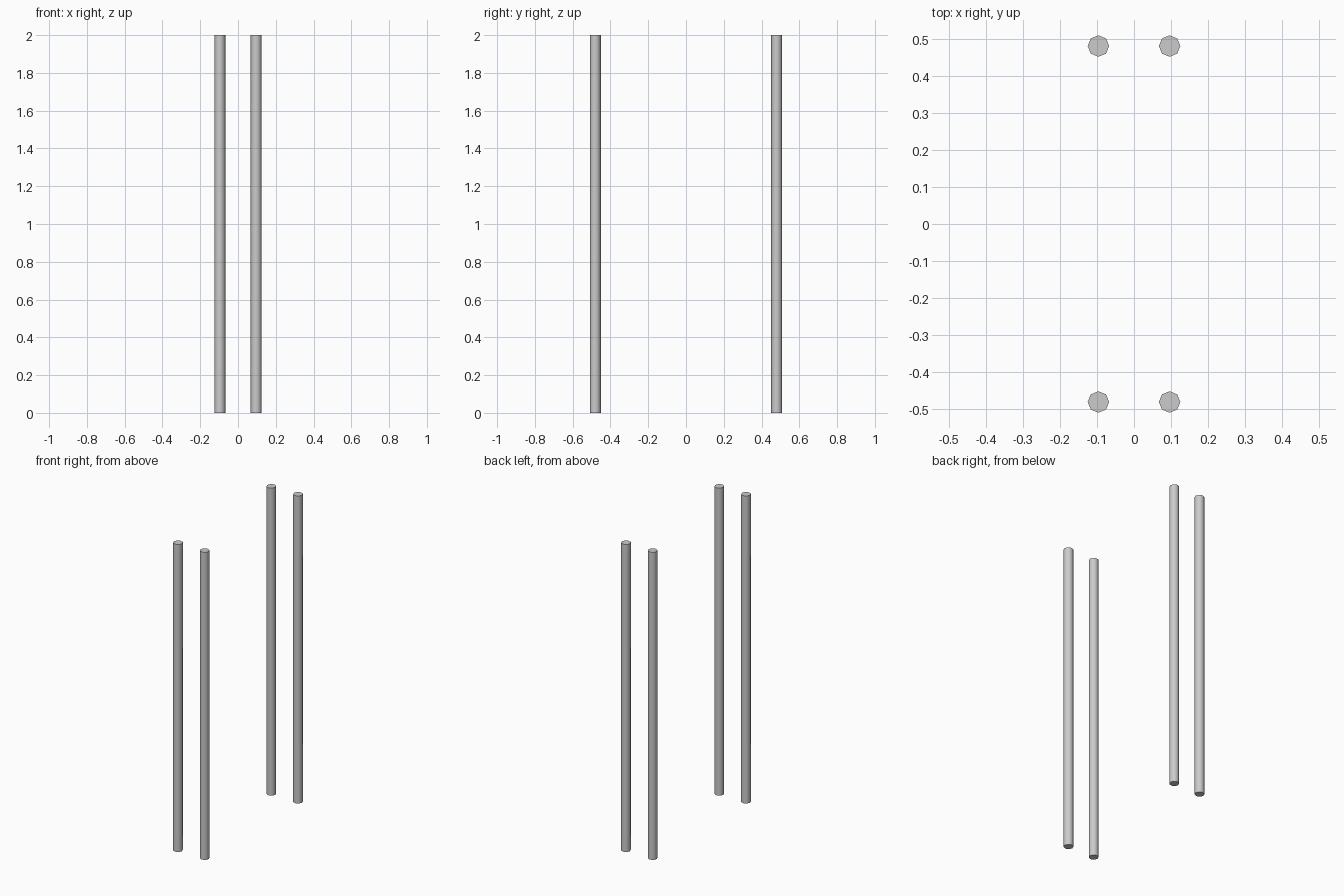
import bpy
import math

if "Cube" in bpy.data.objects:
    bpy.data.objects.remove(bpy.data.objects["Cube"])

HEIGHT = 2.0
RADIUS = 0.029
X_OFF, Y_OFF = 0.096, 0.48


def add_pole(name, x, y):
    bpy.ops.mesh.primitive_cylinder_add(
        vertices=8, radius=RADIUS, depth=HEIGHT, location=(x, y, HEIGHT / 2))
    pole = bpy.context.object
    pole.name = name
    # Smooth sides, sharp end caps
    bpy.ops.object.shade_smooth_by_angle(angle=math.radians(50))


# Four upright poles, mirrored across both axes
for y_name, sy in (("front", -1), ("back", 1)):
    for x_name, sx in (("left", -1), ("right", 1)):
        add_pole(f"{y_name}_{x_name}_pole", sx * X_OFF, sy * Y_OFF)
